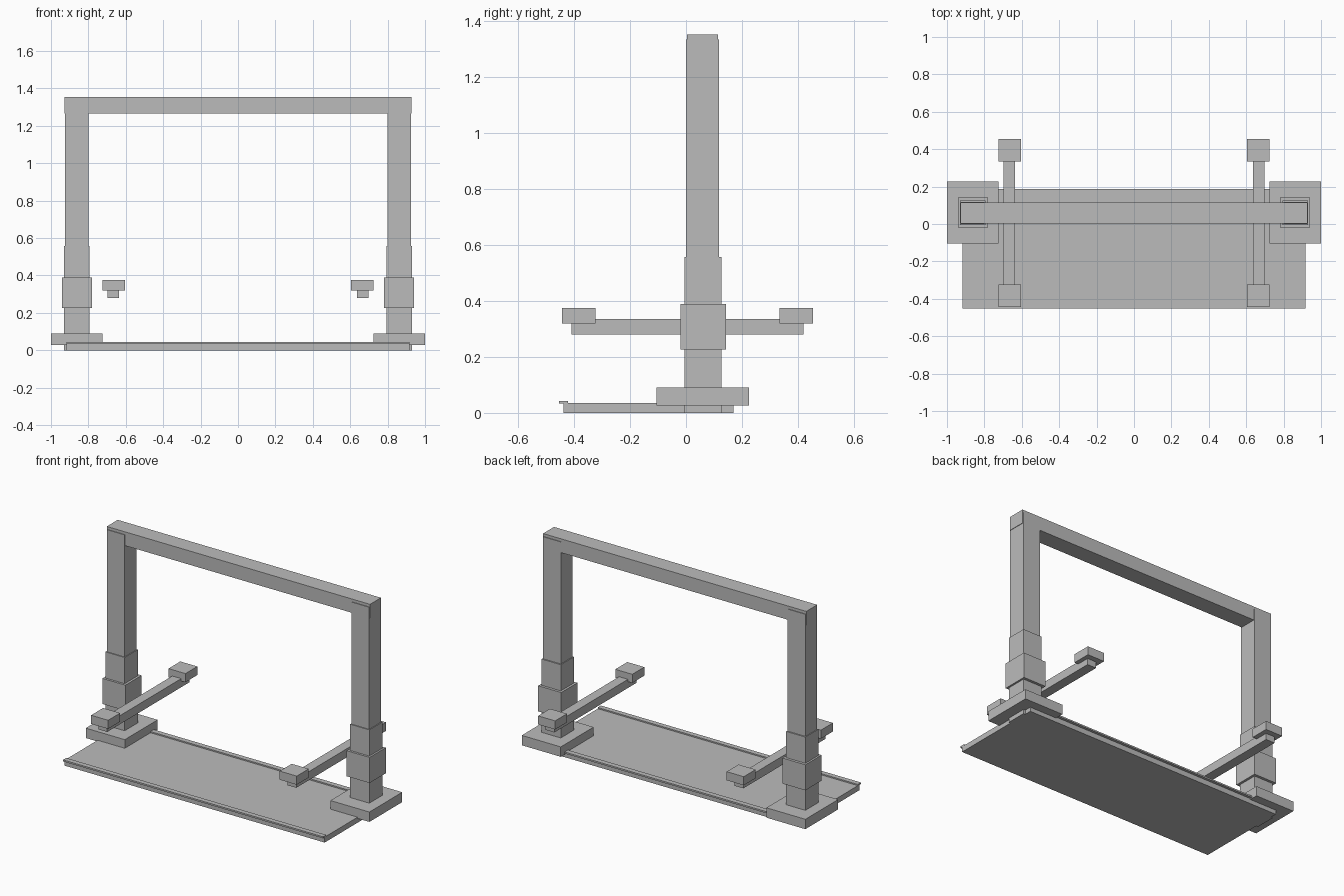
import bpy
import bmesh
from mathutils import Matrix, Vector

cube = bpy.data.objects.get("Cube")
if cube:
    bpy.data.objects.remove(cube, do_unlink=True)

# Single painted-steel colour
GREY = (0.5, 0.5, 0.5, 1.0)
steel = bpy.data.materials.new("steel_grey")
steel.use_nodes = True
steel.diffuse_color = GREY
steel.node_tree.nodes["Principled BSDF"].inputs["Base Color"].default_value = GREY


def box(name, x, y, z):
    """Flat-shaded box spanning the given (low, high) ranges."""
    low, high = (Vector(c) for c in zip(x, y, z))
    place = Matrix.Translation((low + high) / 2) @ Matrix.Diagonal((*(high - low), 1))
    bm = bmesh.new()
    bmesh.ops.create_cube(bm, size=1, matrix=place)
    mesh = bpy.data.meshes.new(name)
    bm.to_mesh(mesh)
    bm.free()
    mesh.materials.append(steel)
    obj = bpy.data.objects.new(name, mesh)
    bpy.context.collection.objects.link(obj)
    return obj


def pair(name, x, y, z):
    """Left (+x) box and its right-hand mirror."""
    box("left_" + name, x, y, z)
    box("right_" + name, (-x[1], -x[0]), y, z)


# Floor plate with a thin lip along each long edge
box("floor_plate", (-0.917, 0.917), (-0.437, 0.17), (0, 0.035))
box("front_lip", (-0.917, 0.917), (-0.453, -0.421), (0.033, 0.043))
box("back_lip", (-0.917, 0.917), (0.154, 0.187), (0.033, 0.043))

# Columns: foot, lower sleeve, upper post and sliding carriage
pair("foot", (0.725, 1.0), (-0.105, 0.226), (0.027, 0.09))
pair("lower_sleeve", (0.795, 0.93), (-0.006, 0.126), (0, 0.557))
pair("upper_post", (0.80, 0.925), (0, 0.118), (0.5, 1.335))
pair("carriage", (0.78, 0.942), (-0.02, 0.143), (0.227, 0.39))

# Top beam joining the columns
box("top_beam", (-0.928, 0.928), (0.004, 0.114), (1.265, 1.353))

# Lifting arms with a pad at each end
pair("arm", (0.635, 0.698), (-0.41, 0.419), (0.28, 0.335))
pair("front_pad", (0.605, 0.725), (-0.444, -0.323), (0.32, 0.375))
pair("back_pad", (0.605, 0.725), (0.335, 0.454), (0.32, 0.375))
